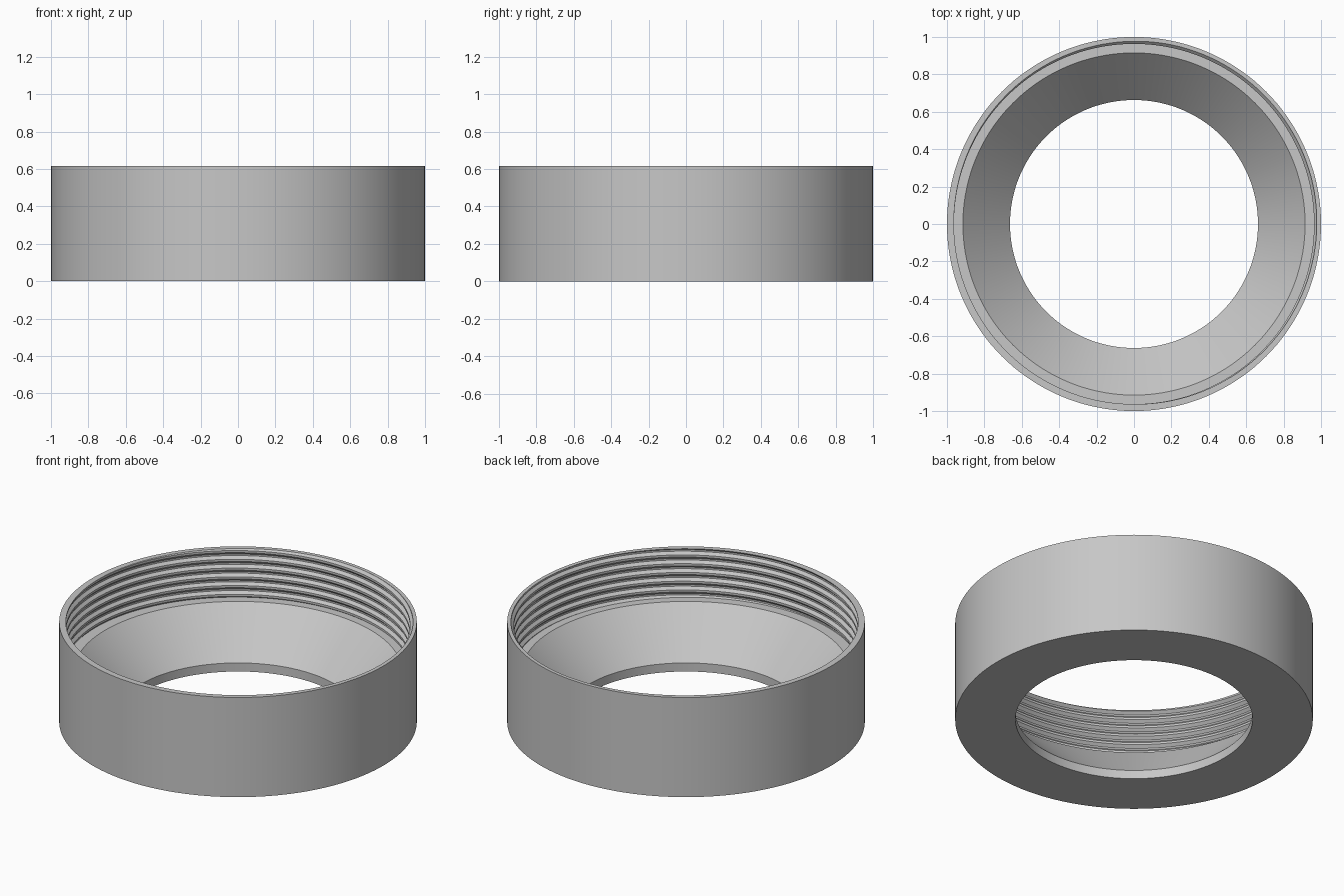
import bpy, bmesh, math

if "Cube" in bpy.data.objects:
    bpy.data.objects.remove(bpy.data.objects["Cube"], do_unlink=True)

SEGMENTS = 144
HEIGHT, LEDGE = 0.615, 0.315      # rim and thread floor
PITCH = 0.054
CREST, ROOT = 0.963, 0.979        # thread radii
# One thread turn: (fraction of the pitch, radius), groove centred on 0
TURN = [(-0.38, CREST), (-0.09, ROOT), (0.09, ROOT), (0.38, CREST)]

grey = bpy.data.materials.new("light_grey")
grey.use_nodes = True
colour = (0.57, 0.57, 0.57, 1)
grey.diffuse_color = colour
bsdf = next(n for n in grey.node_tree.nodes if n.type == 'BSDF_PRINCIPLED')
bsdf.inputs["Base Color"].default_value = colour


def groove_height(angle):
    """Height of the groove centre at an angle, for the turn nearest the rim."""
    return HEIGHT + PITCH * (angle - math.pi / 4) / math.tau


def thread_radius(z, angle):
    phase = (z - groove_height(angle)) / PITCH
    offset = abs(phase - round(phase))
    (root_edge, _), (crest_edge, _) = TURN[2:]
    t = min(max((offset - root_edge) / (crest_edge - root_edge), 0), 1)
    return ROOT + (CREST - ROOT) * t


def section(angle):
    """Closed cross-section: helical thread, rim, outer wall, base, bore, cone."""
    points = []
    for turn in range(-8, 3):
        for fraction, _ in TURN:
            z = groove_height(angle) + PITCH * (turn + fraction)
            z = min(max(z, LEDGE), HEIGHT)
            points.append((thread_radius(z, angle), z))
    return points + [(1, HEIGHT), (1, 0), (0.663, 0), (0.663, 0.053), (0.915, LEDGE)]


# Sweep the section once round; the thread meets itself one pitch higher
bm = bmesh.new()
columns = []
for i in range(SEGMENTS + 1):
    angle = math.tau * i / SEGMENTS
    columns.append([bm.verts.new((r * math.cos(angle), r * math.sin(angle), z))
                    for r, z in section(angle)])
for a, b in zip(columns, columns[1:]):
    for j in range(len(a)):
        k = (j + 1) % len(a)
        bm.faces.new((a[j], b[j], b[k], a[k]))
bmesh.ops.remove_doubles(bm, verts=bm.verts[:], dist=0.00002)
bmesh.ops.recalc_face_normals(bm, faces=bm.faces[:])

mesh = bpy.data.meshes.new("threaded_ring")
bm.to_mesh(mesh)
bm.free()
mesh.materials.append(grey)
ring = bpy.data.objects.new("threaded_ring", mesh)
bpy.context.collection.objects.link(ring)
bpy.ops.object.select_all(action='DESELECT')
ring.select_set(True)
bpy.context.view_layer.objects.active = ring
bpy.ops.object.shade_smooth_by_angle(angle=math.radians(25))
